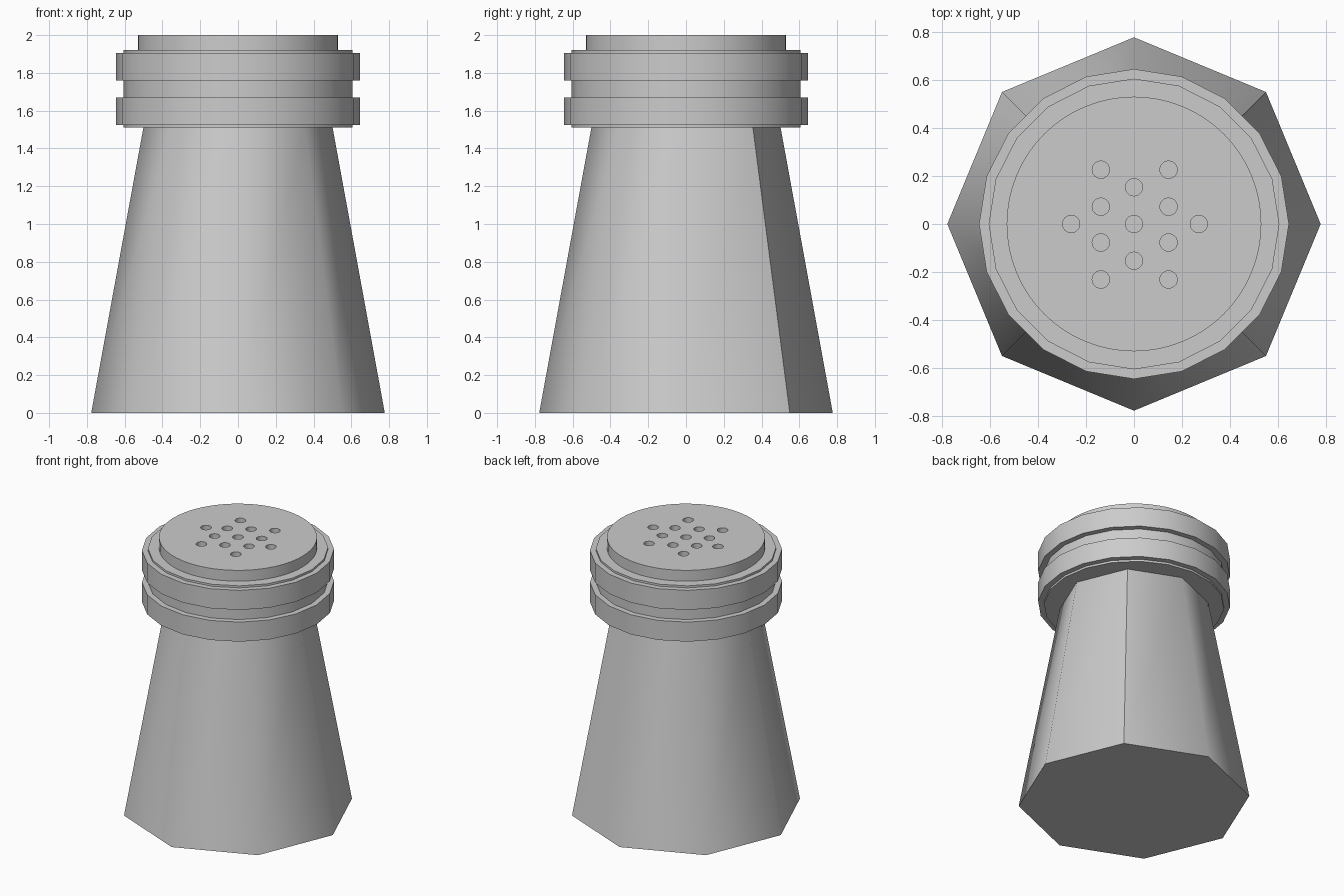
import bpy, bmesh
from math import pi, sin, cos, radians

if "Cube" in bpy.data.objects:
    bpy.data.objects.remove(bpy.data.objects["Cube"])


def lathe(name, profile, sides):
    """Closed solid from a bottom-to-top (radius, z) profile."""
    bm = bmesh.new()
    rings = [[bm.verts.new((r * cos(2 * pi * i / sides), r * sin(2 * pi * i / sides), z))
              for i in range(sides)] for r, z in profile]
    for a, b in zip(rings, rings[1:]):
        for i in range(sides):
            j = (i + 1) % sides
            bm.faces.new((a[i], a[j], b[j], b[i]))
    bm.faces.new(rings[0][::-1])
    bm.faces.new(rings[-1])
    mesh = bpy.data.meshes.new(name)
    bm.to_mesh(mesh)
    bm.free()
    ob = bpy.data.objects.new(name, mesh)
    bpy.context.collection.objects.link(ob)
    return ob


def activate(ob):
    bpy.ops.object.select_all(action='DESELECT')
    ob.select_set(True)
    bpy.context.view_layer.objects.active = ob


def smooth(ob, degrees):
    activate(ob)
    bpy.ops.object.shade_smooth_by_angle(angle=radians(degrees))


# Tapered eight-sided body, smooth except for one crisp corner
body = lathe("body", [(0.777, 0), (0.5, 1.515)], 8)
smooth(body, 50)
verts = body.data.vertices
for e in body.data.edges:
    if all(verts[v].co.x > 0.1 and abs(verts[v].co.x - verts[v].co.y) < 1e-3 for v in e.vertices):
        e.use_edge_sharp = True

# Screw cap with two raised bands
cap = lathe("cap", [(0.605, 1.51), (0.605, 1.525), (0.645, 1.525), (0.645, 1.67),
                    (0.605, 1.67), (0.605, 1.76), (0.645, 1.76), (0.645, 1.905),
                    (0.605, 1.905), (0.605, 1.92)], 20)
smooth(cap, 30)

# Round lid on top of the cap
lid = lathe("lid", [(0.53, 1.91), (0.53, 2.0)], 64)

# Shaker holes, cut into the lid
spots = [(0, 0), (0, 0.153), (0, -0.153), (-0.262, 0), (0.27, 0)]
spots += [(x, y) for x in (-0.138, 0.144) for y in (-0.231, -0.077, 0.072, 0.226)]
bm = bmesh.new()
for x, y in spots:
    made = bmesh.ops.create_cone(bm, cap_ends=True, segments=24, radius1=0.036,
                                 radius2=0.036, depth=0.12)
    bmesh.ops.translate(bm, verts=made["verts"], vec=(x, y, 2.0))
mesh = bpy.data.meshes.new("hole_cutter")
bm.to_mesh(mesh)
bm.free()
cutter = bpy.data.objects.new("hole_cutter", mesh)
bpy.context.collection.objects.link(cutter)
cutter.hide_render = True

cut = lid.modifiers.new("holes", 'BOOLEAN')
cut.operation = 'DIFFERENCE'
cut.solver = 'EXACT'
cut.object = cutter
activate(lid)
bpy.ops.object.modifier_apply(modifier=cut.name)
bpy.data.objects.remove(cutter)
smooth(lid, 30)
